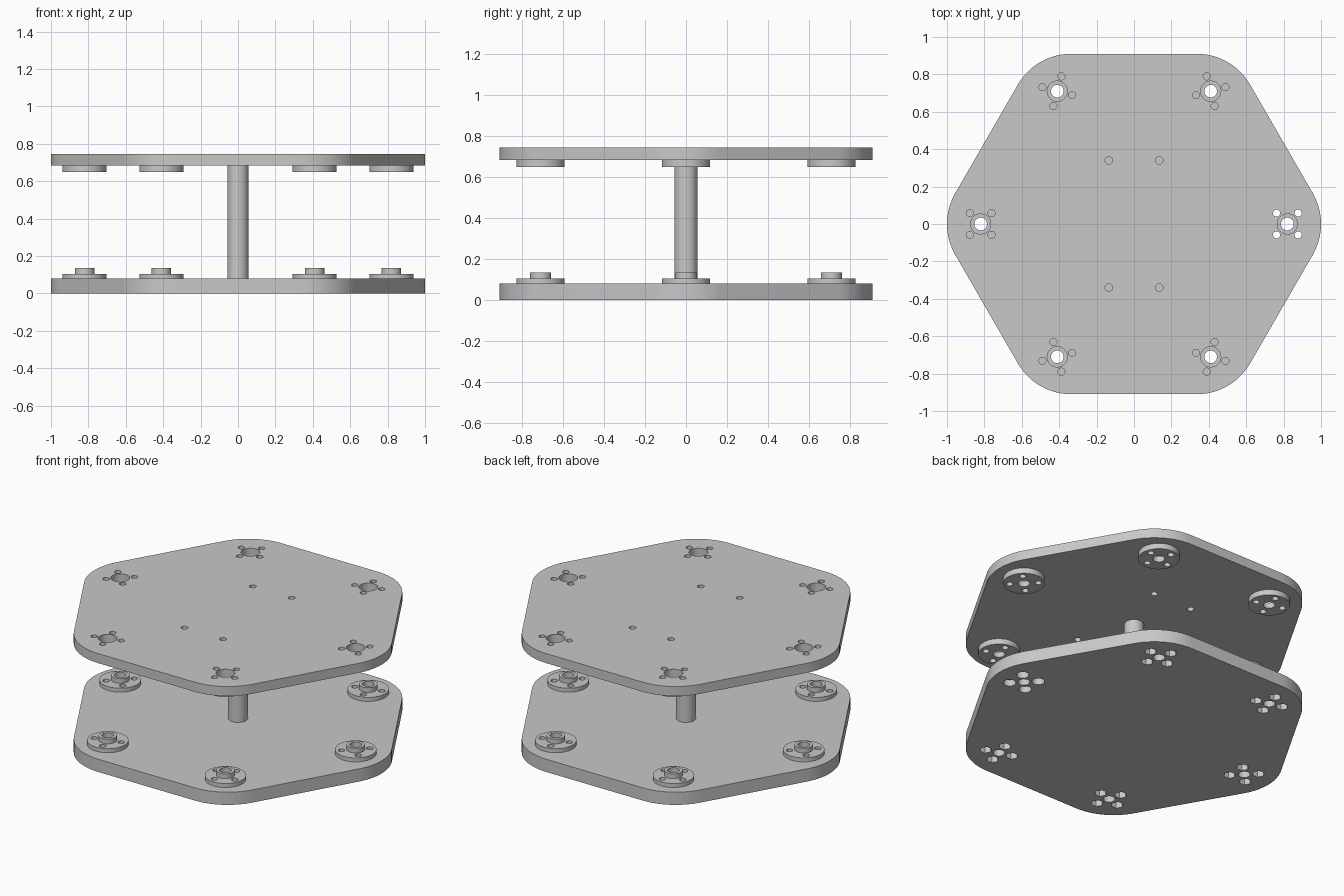
import bpy, bmesh, math
from mathutils import Vector, Matrix

if "Cube" in bpy.data.objects:
    bpy.data.objects.remove(bpy.data.objects["Cube"], do_unlink=True)

grey = bpy.data.materials.new("plain_grey")
grey.use_nodes = True
grey.diffuse_color = (0.58, 0.58, 0.58, 1)
grey.node_tree.nodes["Principled BSDF"].inputs["Base Color"].default_value = grey.diffuse_color

STATION = 0.82      # distance of each mount from the centre
BOLT = 0.082        # bolt circle radius of a mount
BORE, BOLT_HOLE, COLLAR = 0.034, 0.019, 0.118
BASE_TOP, LID_LOW, LID_TOP = 0.08, 0.685, 0.745


def polar(radius, degrees, centre=(0, 0)):
    a = math.radians(degrees)
    return Vector((centre[0] + radius * math.cos(a), centre[1] + radius * math.sin(a)))


def loft(bm, rings):
    """Closed solid through a stack of equal-length vertex rings."""
    loops = [[bm.verts.new(p) for p in ring] for ring in rings]
    for low, high in zip(loops, loops[1:]):
        for i in range(len(low)):
            j = (i + 1) % len(low)
            bm.faces.new((low[i], low[j], high[j], high[i]))
    bm.faces.new(loops[0][::-1])
    bm.faces.new(loops[-1])


def turned(bm, profile, centre=(0, 0), sides=40, phase=0):
    """Solid of revolution from (radius, height) pairs."""
    loft(bm, [[(*polar(r, phase + 360 * i / sides, centre), z) for i in range(sides)]
              for r, z in profile])


def hexagon(bm, z0, z1):
    """Hexagonal slab with broad rounded corners."""
    outline = []
    for k in range(6):
        middle = polar(0.67, 60 * k)
        outline += [polar(0.33, 60 * k - 30 + 60 * s / 14, middle) for s in range(15)]
    loft(bm, [[(*p, z) for p in outline] for z in (z0, z1)])


def add_object(name, bm):
    bmesh.ops.recalc_face_normals(bm, faces=bm.faces)
    mesh = bpy.data.meshes.new(name)
    bm.to_mesh(mesh)
    bm.free()
    mesh.materials.append(grey)
    obj = bpy.data.objects.new(name, mesh)
    bpy.context.collection.objects.link(obj)
    return obj


def smooth(obj):
    bpy.ops.object.select_all(action="DESELECT")
    obj.select_set(True)
    bpy.context.view_layer.objects.active = obj
    bpy.ops.object.shade_smooth_by_angle(angle=math.radians(30))


def drill(obj, cutter_bm):
    """Subtract the cutters, then discard them."""
    cutter = add_object("cutter", cutter_bm)
    cutter.hide_render = True
    mod = obj.modifiers.new("holes", "BOOLEAN")
    mod.operation, mod.solver, mod.object = "DIFFERENCE", "EXACT", cutter
    bpy.ops.object.select_all(action="DESELECT")
    obj.select_set(True)
    bpy.context.view_layer.objects.active = obj
    bpy.ops.object.modifier_apply(modifier=mod.name)
    bpy.data.objects.remove(cutter, do_unlink=True)
    smooth(obj)


def bolt_points(centre, turn):
    return [polar(BOLT, turn + 45 + 90 * k, centre) for k in range(4)]


# Base plate: bores, bolt holes and nut pockets under a thin web
bm, cut = bmesh.new(), bmesh.new()
hexagon(bm, 0, BASE_TOP)
for n in range(6):
    centre = polar(STATION, 60 * n)
    turned(cut, [(BORE, -0.1), (BORE, 0.2)], centre)
    for p in bolt_points(centre, 60 * n):
        if n == 0:
            turned(cut, [(0.036, -0.1), (0.036, 0.04), (BOLT_HOLE, 0.04), (BOLT_HOLE, 0.2)],
                   p, 24)
        else:
            turned(cut, [(0.036, -0.1), (0.036, 0.04)], p, 6, 60 * n)
            turned(cut, [(BOLT_HOLE, 0.045), (BOLT_HOLE, 0.2)], p, 24)
drill(add_object("base_plate", bm), cut)

# Top plate: wide bores, bolt holes and four fixing holes
bm, cut = bmesh.new(), bmesh.new()
hexagon(bm, LID_LOW, LID_TOP)
for n in range(6):
    centre = polar(STATION, 60 * n)
    turned(cut, [(0.054, 0.6), (0.054, 0.8)], centre)
    for p in bolt_points(centre, 60 * n):
        turned(cut, [(BOLT_HOLE, 0.6), (BOLT_HOLE, 0.8)], p, 24)
for x in (-0.135, 0.135):
    for y in (-0.34, 0.34):
        turned(cut, [(0.02, 0.6), (0.02, 0.8)], (x, y), 24)
drill(add_object("top_plate", bm), cut)

# Centre post
bm = bmesh.new()
turned(bm, [(0.056, BASE_TOP), (0.056, LID_LOW)])
smooth(add_object("centre_post", bm))


def collar_set(name, profile):
    """One drilled collar, repeated around the six mounts."""
    bm, cut = bmesh.new(), bmesh.new()
    turned(bm, profile, sides=56)
    turned(cut, [(BORE, -0.1), (BORE, 1)])
    for p in bolt_points((0, 0), 0):
        turned(cut, [(BOLT_HOLE, -0.1), (BOLT_HOLE, 1)], p, 24)
    first = add_object(name + "_1", bm)
    drill(first, cut)
    for n in range(6):
        obj = first
        if n:
            obj = bpy.data.objects.new(f"{name}_{n + 1}", first.data)
            bpy.context.collection.objects.link(obj)
        obj.location = (*polar(STATION, 60 * n), 0)
        obj.rotation_euler.z = math.radians(60 * n)


# Stepped collars on the base, plain collars under the top plate
collar_set("base_collar", [(COLLAR, BASE_TOP), (COLLAR, 0.105), (0.052, 0.105), (0.052, 0.135)])
collar_set("top_collar", [(COLLAR, 0.65), (COLLAR, LID_LOW)])
